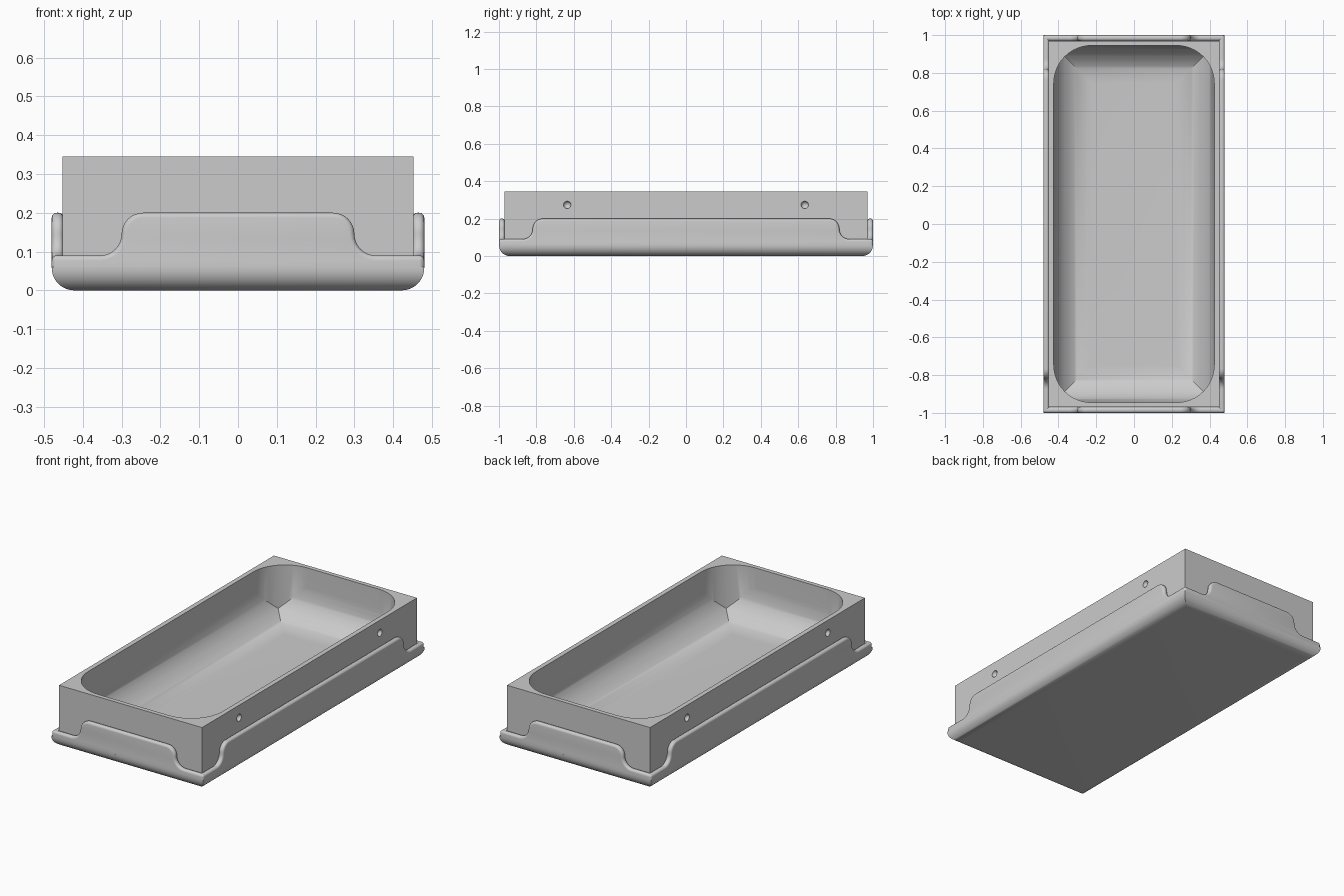
import bpy, bmesh, math
from mathutils import Vector

if "Cube" in bpy.data.objects:
    bpy.data.objects.remove(bpy.data.objects["Cube"], do_unlink=True)

grey = bpy.data.materials.new("plain grey")
grey.use_nodes = True
COLOUR = (0.6, 0.6, 0.6, 1)
grey.diffuse_color = COLOUR
grey.node_tree.nodes["Principled BSDF"].inputs["Base Color"].default_value = COLOUR


def add(name, bm, helper=False):
    bmesh.ops.recalc_face_normals(bm, faces=bm.faces)
    mesh = bpy.data.meshes.new(name)
    bm.to_mesh(mesh)
    bm.free()
    mesh.materials.append(grey)
    obj = bpy.data.objects.new(name, mesh)
    bpy.context.collection.objects.link(obj)
    if helper:
        obj.hide_render = True
    return obj


def prism(points, axis, lo, hi):
    """Extrude a 2D outline along x, y or z."""
    place = {"x": lambda a, b, d: (d, a, b),
             "y": lambda a, b, d: (a, d, b),
             "z": lambda a, b, d: (a, b, d)}[axis]
    bm = bmesh.new()
    face = bm.faces.new([bm.verts.new(place(a, b, lo)) for a, b in points])
    shift = Vector(place(0, 0, hi - lo))
    new = bmesh.ops.extrude_face_region(bm, geom=[face])["geom"]
    bmesh.ops.translate(bm, vec=shift, verts=[v for v in new if isinstance(v, bmesh.types.BMVert)])
    bmesh.ops.recalc_face_normals(bm, faces=bm.faces)
    return bm


def rect(w, h0, h1):
    return [(-w, h0), (w, h0), (w, h1), (-w, h1)]


def arc(cx, cy, r, start, end, n=12):
    angles = [math.radians(start + (end - start) * i / n) for i in range(n + 1)]
    return [(cx + r * math.cos(a), cy + r * math.sin(a)) for a in angles]


def round_edges(bm, pick, radius, segments):
    edges = [e for e in bm.edges if e.calc_face_angle(0) > 0.6 and pick(e.verts[0].co, e.verts[1].co)]
    bmesh.ops.bevel(bm, geom=edges, offset=radius, segments=segments, profile=0.5,
                    affect="EDGES", clamp_overlap=True)


def boolean(obj, other, operation):
    mod = obj.modifiers.new(operation.lower(), "BOOLEAN")
    mod.object, mod.operation, mod.solver = other, operation, "EXACT"
    bpy.context.view_layer.objects.active = obj
    bpy.ops.object.modifier_apply(modifier=mod.name)
    bpy.data.objects.remove(other, do_unlink=True)


def smooth(obj, degrees=32):
    bpy.ops.object.select_all(action="DESELECT")
    obj.select_set(True)
    bpy.context.view_layer.objects.active = obj
    bpy.ops.object.shade_smooth_by_angle(angle=math.radians(degrees))


# Main block standing on a base with rounded lower edges
tub = add("tub", prism(rect(0.452, -0.97, 0.97), "z", 0.03, 0.345))
bm = prism(rect(0.48, -1, 1), "z", 0, 0.06)
round_edges(bm, lambda a, b: a.z < 0.001 and b.z < 0.001, 0.058, 10)
boolean(tub, add("base", bm, True), "UNION")

# Hollow: rounded outline trimmed by a curved floor in both directions
R, FLOOR, W, L = 0.2, 0.04, 0.425, 0.945
outline = (arc(W - R, L - R, R, 0, 90) + arc(R - W, L - R, R, 90, 180)
           + arc(R - W, R - L, R, 180, 270) + arc(W - R, R - L, R, 270, 360))
hollow = add("hollow_cutter", prism(outline, "z", 0, 0.5), True)
for half, axis in ((W, "y"), (L, "x")):
    half += 0.0005
    trough = (arc(R - half, FLOOR + R, R, 180, 270, 20)
              + arc(half - R, FLOOR + R, R, 270, 360, 20) + [(half, 0.6), (-half, 0.6)])
    boolean(hollow, add("trough", prism(trough, axis, -1.2, 1.2), True), "INTERSECT")
boolean(tub, hollow, "DIFFERENCE")

# Round dimples on the long sides
for x in (-0.452, 0.452):
    for y in (-0.635, 0.635):
        bm = bmesh.new()
        bmesh.ops.create_uvsphere(bm, u_segments=24, v_segments=13, radius=0.02)
        bmesh.ops.translate(bm, vec=(x, y, 0.273), verts=bm.verts)
        boolean(tub, add("dimple_cutter", bm, True), "DIFFERENCE")
smooth(tub)


# Skirt panels with a raised middle and a rounded rim
def skirt(name, axis, half, step, side, outer):
    low, high, r = 0.09, 0.2, 0.055
    rise = arc(step + r, low + r, r, 270, 180, 8) + arc(step - r, high - r, r, 0, 90, 8)[1:]
    right = [(half, 0.06), (half, low)] + rise
    points = right + [(-a, b) for a, b in reversed(right)]
    bm = prism(points, axis, *sorted((side * outer, side * (outer - 0.03))))
    round_edges(bm, lambda a, b: a.z > 0.061 or b.z > 0.061, 0.013, 5)
    smooth(add(name, bm), 40)


for side, end, flank in ((-1, "front", "right"), (1, "back", "left")):
    skirt(end + "_skirt", "y", 0.48, 0.30, side, 1.0)
    skirt(flank + "_skirt", "x", 1.0, 0.82, side, 0.48)
